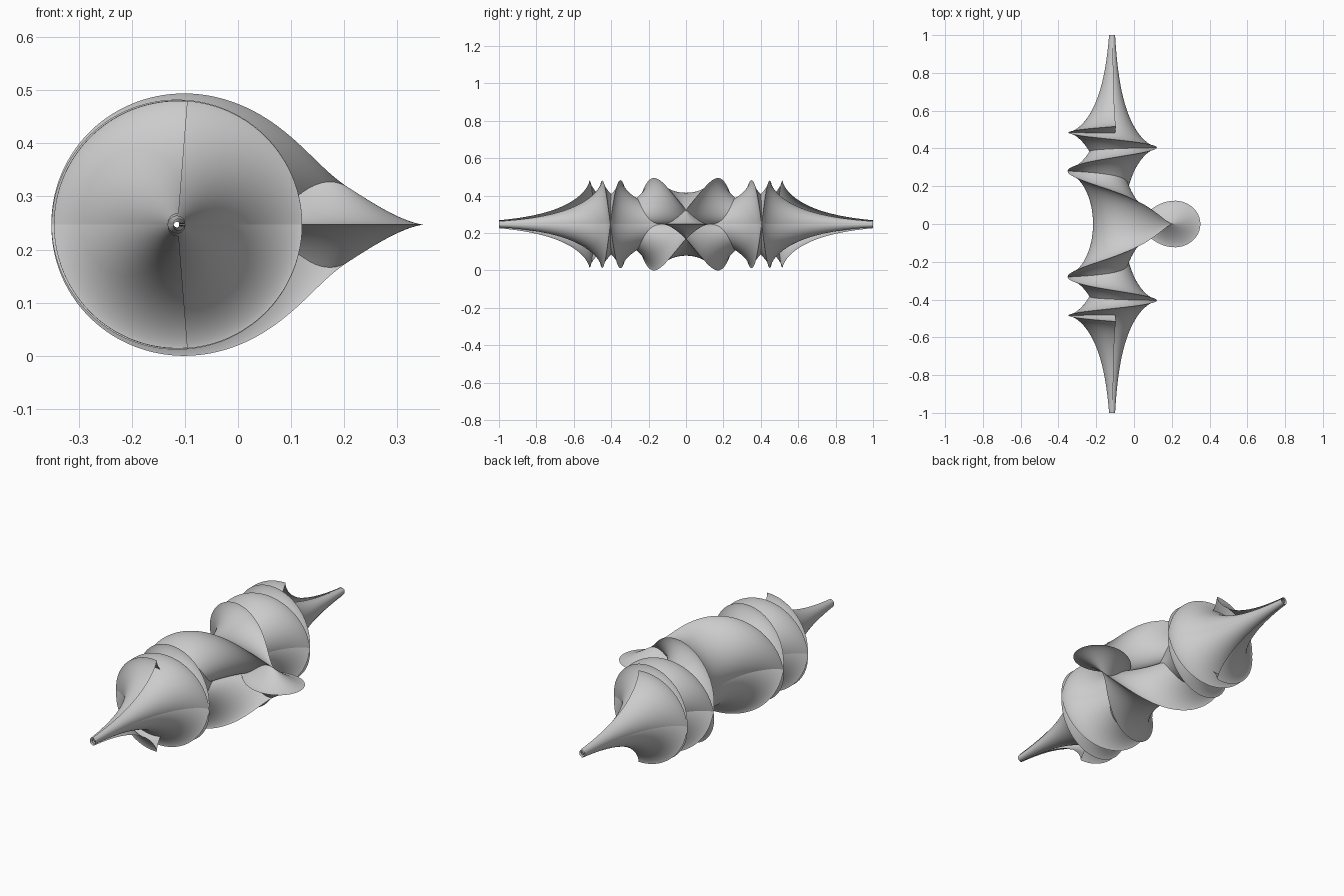
import bpy
import bmesh
from math import cos, sin, tanh, cosh, acosh, pi

if "Cube" in bpy.data.objects:
    bpy.data.objects.remove(bpy.data.objects["Cube"])

# Spiralling shell of constant negative curvature, axis along y
U_MAX = 4 * pi          # winding either side of the front crest
T_MAX = 6.3066          # reach along the axis (log of the polar angle)
SCALE = 0.2322
NU, N_OUT, N_MID = 480, 44, 44


def point(u, t):
    s = 1 / cosh(t)
    d = 1 + (u * s) ** 2
    return (2 * s * (cos(u) + u * sin(u)) / d,
            t - 2 * tanh(t) / d,
            2 * s * (sin(u) - u * cos(u)) / d)


def row(u):
    # Rows of vertices land exactly on the sharp spiral ridges, cosh(t) = |u|
    tc = max(0.3, acosh(max(1.0, abs(u))))
    ts = [-T_MAX + (T_MAX - tc) * i / N_OUT for i in range(N_OUT)]
    ts += [-tc + 2 * tc * i / N_MID for i in range(N_MID)]
    ts += [tc + (T_MAX - tc) * i / N_OUT for i in range(N_OUT + 1)]
    return [point(u, t) for t in ts]


# Open sheet as a grid of quads
bm = bmesh.new()
grid = [[bm.verts.new(p) for p in row(-U_MAX + 2 * U_MAX * i / NU)]
        for i in range(NU + 1)]
for a, b in zip(grid, grid[1:]):
    for j in range(len(a) - 1):
        bm.faces.new((a[j], a[j + 1], b[j + 1], b[j]))

# Scale, centre and stand on the ground
xs = [v.co.x for v in bm.verts]
z0 = min(v.co.z for v in bm.verts)
cx = (min(xs) + max(xs)) / 2
for v in bm.verts:
    v.co = ((v.co.x - cx) * SCALE, v.co.y * SCALE, (v.co.z - z0) * SCALE)

mesh = bpy.data.meshes.new("spiral_shell")
bm.to_mesh(mesh)
bm.free()
shell = bpy.data.objects.new("spiral_shell", mesh)
bpy.context.collection.objects.link(shell)

# Smooth sheet with crisp ridges
bpy.context.view_layer.objects.active = shell
shell.select_set(True)
bpy.ops.object.shade_smooth_by_angle(angle=pi / 6)
